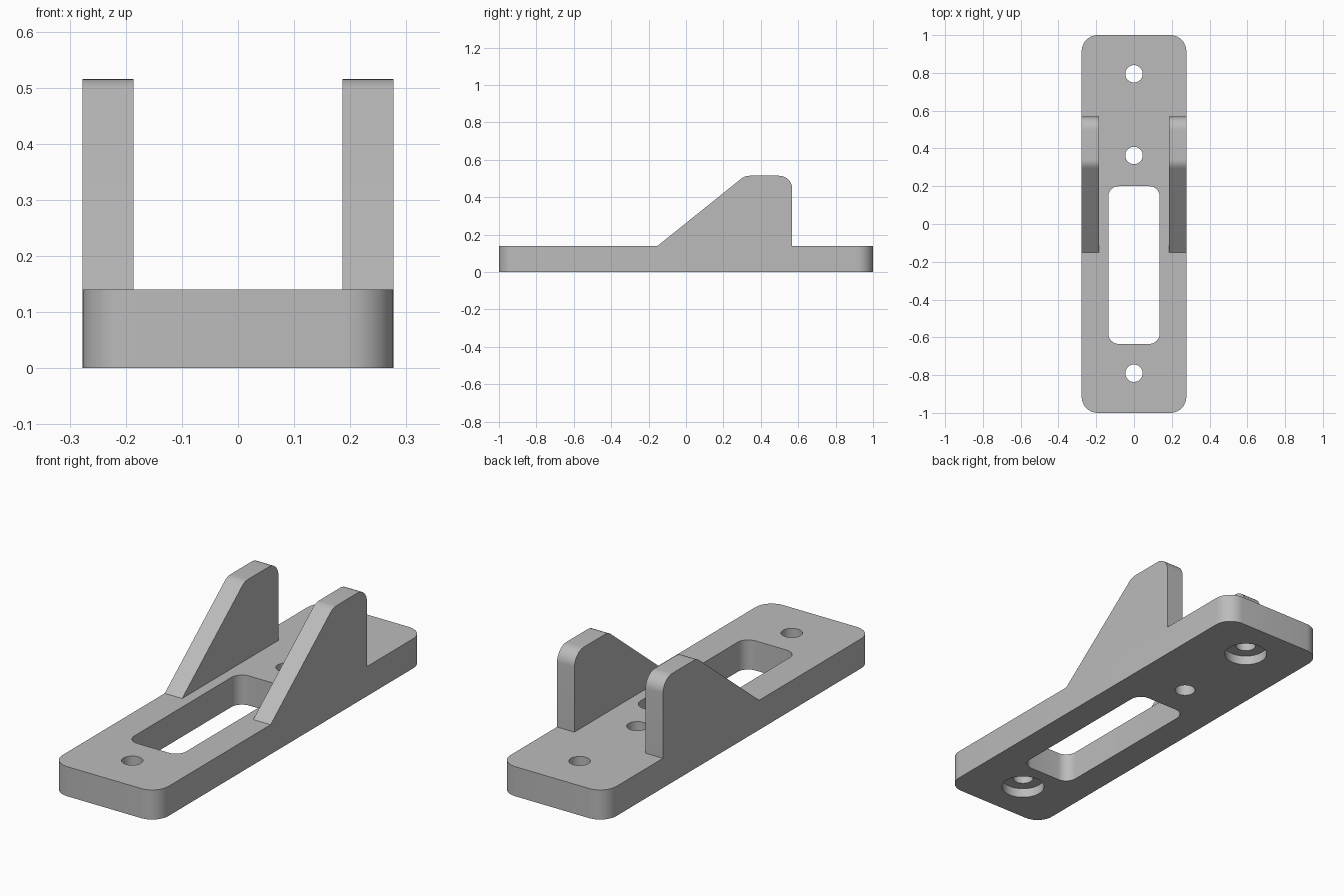
import bpy, bmesh, math
from mathutils import Vector

cube = bpy.data.objects.get("Cube")
if cube:
    bpy.data.objects.remove(cube)

grey = bpy.data.materials.new("plain_grey")
grey.use_nodes = True
colour = (0.5, 0.5, 0.5, 1)
grey.diffuse_color = colour
grey.node_tree.nodes["Principled BSDF"].inputs["Base Color"].default_value = colour

HALF_W, THICK = 0.277, 0.14


def rounded(corners, steps=10):
    """Round each (u, v, radius) corner of a counter-clockwise convex outline."""
    pts = [Vector(c[:2]) for c in corners]
    out = []
    for i, (u, v, r) in enumerate(corners):
        p = pts[i]
        if r == 0:
            out.append(p)
            continue
        a = (pts[i - 1] - p).normalized()
        b = (pts[(i + 1) % len(pts)] - p).normalized()
        half = a.angle(b) / 2
        centre = p + (a + b).normalized() * r / math.sin(half)
        start = p + a * r / math.tan(half) - centre
        turn = math.pi - 2 * half
        for k in range(steps + 1):
            t = turn * k / steps
            c, s = math.cos(t), math.sin(t)
            out.append(centre + Vector((c * start.x - s * start.y, s * start.x + c * start.y)))
    return out


def prism(name, outline, low, high, place):
    """Extrude an outline from low to high; place maps (u, v, depth) to x, y, z."""
    bm = bmesh.new()
    face = bm.faces.new([bm.verts.new(place(p.x, p.y, low)) for p in outline])
    ext = bmesh.ops.extrude_face_region(bm, geom=[face])
    move = Vector(place(0, 0, high)) - Vector(place(0, 0, low))
    bmesh.ops.translate(bm, vec=move, verts=[e for e in ext["geom"] if isinstance(e, bmesh.types.BMVert)])
    bmesh.ops.recalc_face_normals(bm, faces=bm.faces)
    mesh = bpy.data.meshes.new(name)
    bm.to_mesh(mesh)
    bm.free()
    mesh.materials.append(grey)
    obj = bpy.data.objects.new(name, mesh)
    bpy.context.collection.objects.link(obj)
    return obj


def upright(u, v, d):
    return (u, v, d)


def sideways(u, v, d):
    return (d, u, v)


def box_outline(w, y0, y1, r):
    return rounded([(-w, y0, r), (w, y0, r), (w, y1, r), (-w, y1, r)])


def circle(y, r, n=40):
    return [Vector((r * math.cos(math.tau * k / n), y + r * math.sin(math.tau * k / n))) for k in range(n)]


def activate(obj):
    bpy.ops.object.select_all(action="DESELECT")
    obj.select_set(True)
    bpy.context.view_layer.objects.active = obj


def cut(obj, cutter):
    activate(obj)
    mod = obj.modifiers.new("cut", "BOOLEAN")
    mod.operation, mod.solver, mod.object = "DIFFERENCE", "EXACT", cutter
    bpy.ops.object.modifier_apply(modifier=mod.name)
    bpy.data.objects.remove(cutter)


# Base plate with rounded corners
plate = prism("base_plate", box_outline(HALF_W, -1, 1, 0.085), 0, THICK, upright)

# Long slot
cut(plate, prism("slot_cutter", box_outline(0.136, -0.635, 0.2, 0.055), -0.1, 0.3, upright))

# Screw holes, the end ones counterbored from below
for y, counterbored in ((0.795, True), (0.363, False), (-0.79, True)):
    cut(plate, prism("hole_cutter", circle(y, 0.046), -0.1, 0.3, upright))
    if counterbored:
        cut(plate, prism("counterbore_cutter", circle(y, 0.096), -0.1, 0.045, upright))

# Two sloped upright ears, flush with the plate sides
ear = rounded([(-0.152, THICK, 0), (0.568, THICK, 0), (0.568, 0.515, 0.07), (0.315, 0.515, 0.07)])
ears = [prism("left_ear", ear, 0.186, HALF_W, sideways),
        prism("right_ear", ear, -HALF_W, -0.186, sideways)]

for obj in [plate] + ears:
    activate(obj)
    bpy.ops.object.shade_smooth_by_angle(angle=math.radians(25))
